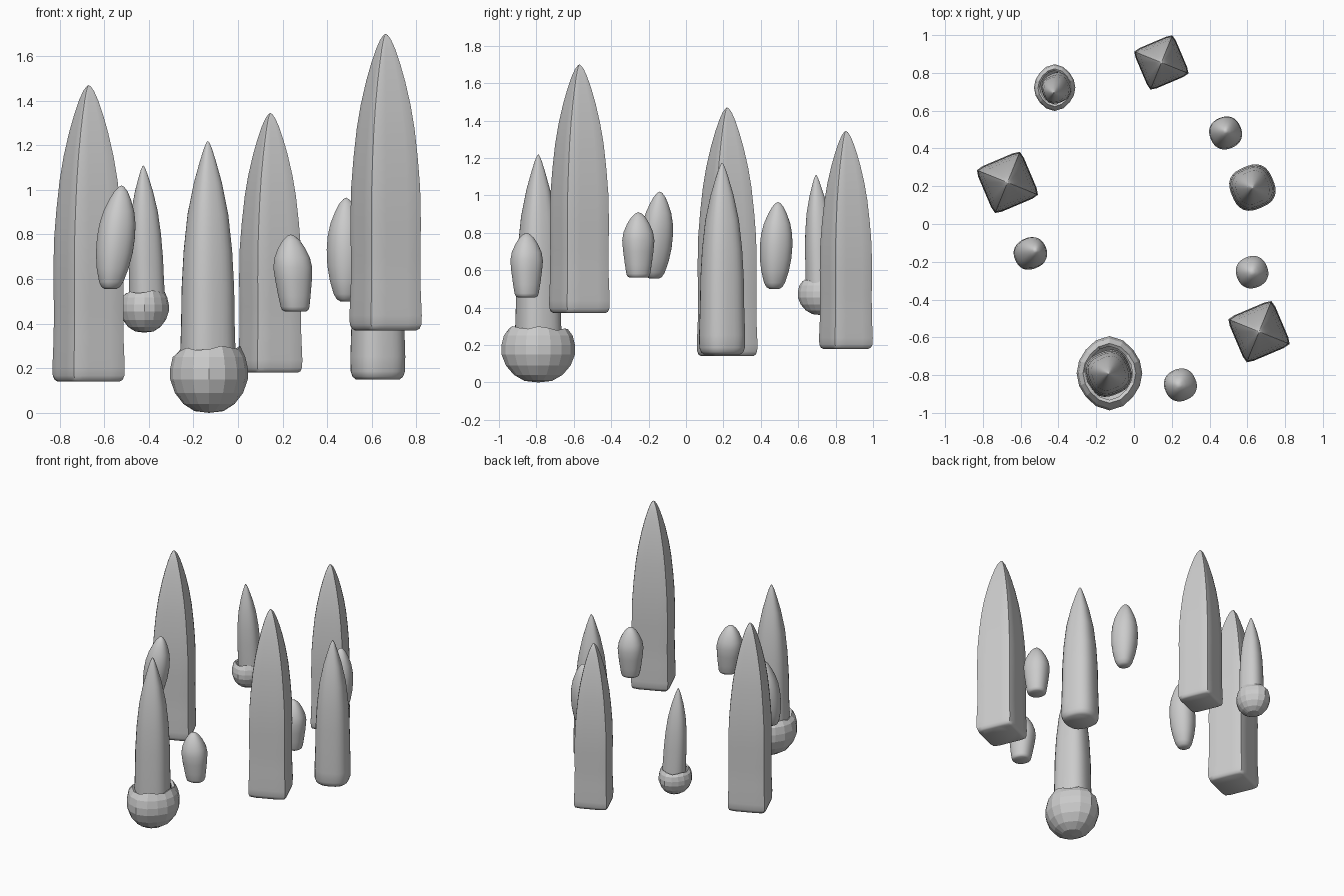
import bpy, bmesh, math

if "Cube" in bpy.data.objects:
    bpy.data.objects.remove(bpy.data.objects["Cube"])

ROT = math.radians(23)

# (height fraction, width fraction) profiles
PILLAR = [(0, .85), (.006, .94), (.02, .99), (.05, 1), (.15, .965), (.25, .96), (.36, .975), (.48, .955),
          (.58, .89), (.68, .80), (.76, .69), (.84, .54), (.90, .40), (.95, .26), (.98, .15), (.995, .06), (1, 0)]
TAPER = [(0, .8), (.012, .92), (.035, .99), (.1, 1), (.25, .96), (.4, .94), (.55, .87), (.7, .73),
         (.83, .50), (.92, .28), (.97, .14), (.993, .05), (1, 0)]
SPINDLE = [(0, .3), (.02, .48), (.07, .64), (.2, .84), (.35, .97), (.5, 1), (.63, .95), (.75, .81),
           (.86, .58), (.94, .36), (.985, .15), (1, 0)]
STUB = [(0, .55), (.02, .68), (.06, .74), (.2, .83), (.4, .94), (.57, 1), (.7, .91), (.82, .70),
        (.92, .45), (.98, .2), (1, 0)]


def finish(bm, name):
    bmesh.ops.recalc_face_normals(bm, faces=bm.faces)
    me = bpy.data.meshes.new(name)
    bm.to_mesh(me)
    bm.free()
    ob = bpy.data.objects.new(name, me)
    bpy.context.collection.objects.link(ob)
    return ob


def skin(bm, rings):
    n = len(rings[0])
    for a, b in zip(rings, rings[1:]):
        for i in range(n):
            j = (i + 1) % n
            bm.faces.new((a[i], a[j], b[j], b[i]))


def loft(name, x, y, z0, z1, r, profile, power, lean=(0, 0), seg=32):
    """Rounded-square loft that closes to a point at the top."""
    bm = bmesh.new()
    rings = []
    for t, f in profile[:-1]:
        cx, cy = x + lean[0] * (t - .5), y + lean[1] * (t - .5)
        ring = []
        for i in range(seg):
            a = 2 * math.pi * i / seg
            d = r * f * (abs(math.cos(a)) ** power + abs(math.sin(a)) ** power) ** (-1 / power)
            ring.append(bm.verts.new((cx + d * math.cos(a + ROT), cy + d * math.sin(a + ROT),
                                      z0 + t * (z1 - z0))))
        rings.append(ring)
    skin(bm, rings)
    bm.faces.new(rings[0])
    tip = bm.verts.new((x + lean[0] / 2, y + lean[1] / 2, z1))
    top = rings[-1]
    for i in range(seg):
        bm.faces.new((top[i], top[(i + 1) % seg], tip))
    ob = finish(bm, name)
    bpy.context.view_layer.objects.active = ob
    ob.select_set(True)
    bpy.ops.object.shade_smooth_by_angle(angle=math.radians(50))
    ob.select_set(False)


def cup(name, x, y, z, s, seg=16):
    """Faceted open bowl with an uneven rim, pointed slightly front and back."""
    prof = [(.065, .008), (.115, .04), (.153, .09), (.174, .15), (.174, .20), (.163, .25), (.14, .285)]
    bm = bmesh.new()
    rings = []
    for k, (r, h) in enumerate(prof):
        ring = []
        for i in range(seg):
            a = 2 * math.pi * i / seg
            rr = r * (1 + .13 * abs(math.sin(a)) ** 6)
            hh = h + (.018 * math.sin(2 * a + 1) * math.cos(3 * a) if k > 5 else 0)
            ring.append(bm.verts.new((x + s * rr * math.cos(a), y + s * rr * math.sin(a), z + s * hh)))
        rings.append(ring)
    skin(bm, rings)
    base = bm.verts.new((x, y, z))
    for i in range(seg):
        bm.faces.new((rings[0][(i + 1) % seg], rings[0][i], base))
    ob = finish(bm, name)
    m = ob.modifiers.new("wall", 'SOLIDIFY')
    m.thickness = .02 * s
    m.offset = -1


# Large square pillars
loft("pillar_left", -.67, .22, .14, 1.47, .131, PILLAR, 12)
loft("pillar_back", .145, .855, .18, 1.345, .116, PILLAR, 12)
loft("pillar_right", .662, -.57, .37, 1.70, .131, PILLAR, 12)

# Tapered rounder pieces, two of them standing in cups
loft("taper_right", .627, .193, .15, 1.175, .116, TAPER, 2.7)
loft("taper_front", -.135, -.79, .12, 1.22, .118, TAPER, 2.7)
loft("taper_back", -.415, .71, .42, 1.11, .078, TAPER, 2.5, (-.02, -.03))

# Cups
cup("cup_front", -.13, -.79, 0, 1)
cup("cup_back", -.42, .722, .36, .63)

# Small floating pieces
loft("spindle_back", .485, .482, .50, .965, .085, SPINDLE, 2.3, (0, .02))
loft("spindle_left", -.547, -.155, .555, 1.02, .083, SPINDLE, 2.3, (.05, .03))
loft("stub_right", .625, -.255, .56, .91, .084, STUB, 2.3)
loft("stub_front", .247, -.852, .455, .80, .085, STUB, 2.3, (-.02, 0))
